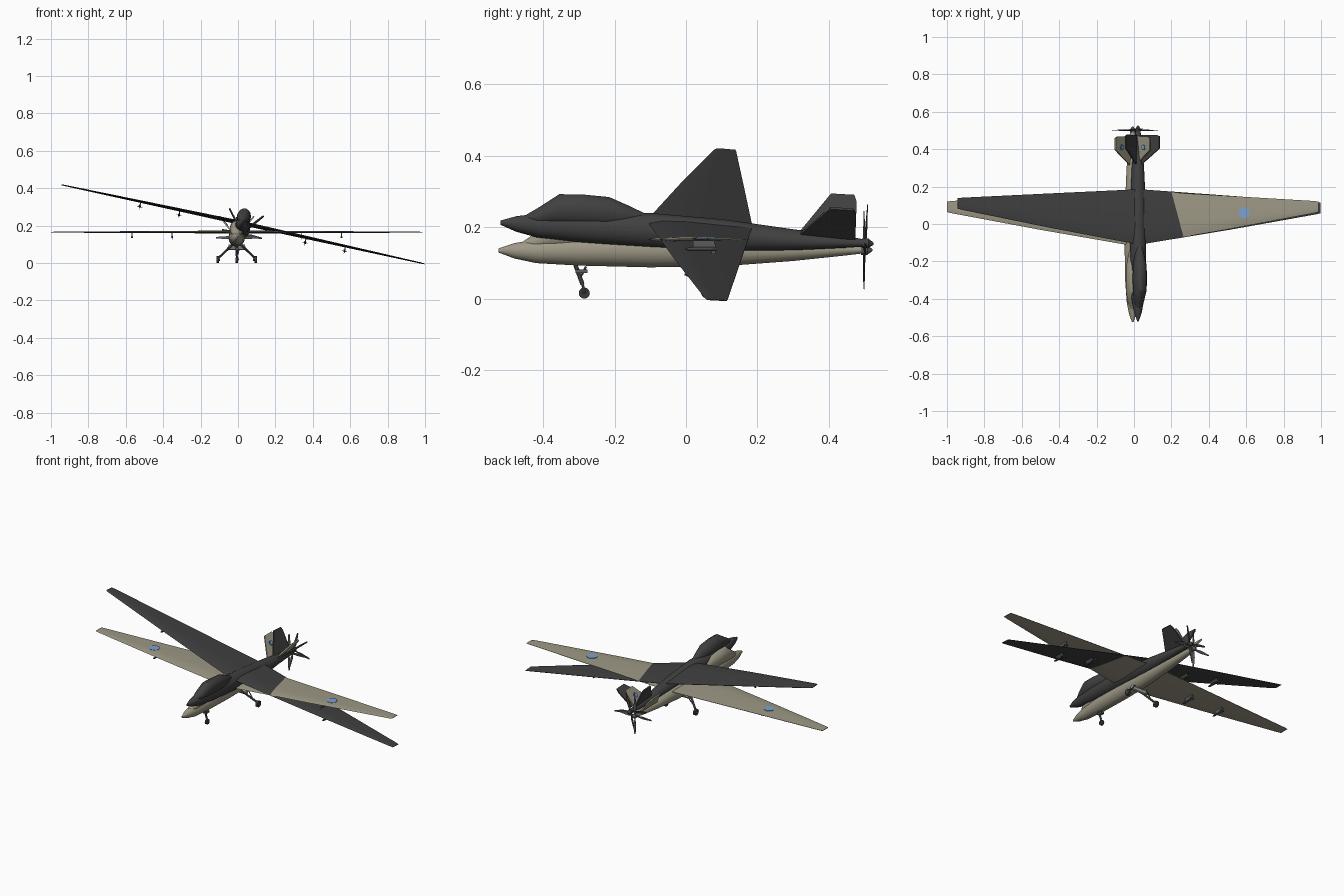
import bpy, bmesh, math
from mathutils import Matrix, Vector

if "Cube" in bpy.data.objects:
    bpy.data.objects.remove(bpy.data.objects["Cube"])


def mat(name, c):
    m = bpy.data.materials.new(name)
    m.diffuse_color = (*c, 1)
    m.use_nodes = True
    m.node_tree.nodes["Principled BSDF"].inputs["Base Color"].default_value = m.diffuse_color
    return m


TAN = mat("tan_paint", (0.34, 0.315, 0.235))
DARK = mat("charcoal_paint", (0.052, 0.052, 0.053))
BLUE = mat("light_blue", (0.2, 0.36, 0.62))
NAVY = mat("navy_blue", (0.05, 0.1, 0.2))
GEAR = mat("gear_grey", (0.10, 0.105, 0.11))
PALE = mat("pale_grey", (0.42, 0.42, 0.42))
RUBBER = mat("rubber", (0.04, 0.04, 0.042))


def finish(name, bm, m, M, smooth=True):
    bmesh.ops.recalc_face_normals(bm, faces=bm.faces)
    me = bpy.data.meshes.new(name)
    bm.to_mesh(me)
    bm.free()
    me.materials.append(m)
    o = bpy.data.objects.new(name, me)
    bpy.context.collection.objects.link(o)
    o.matrix_world = M
    if smooth:
        bpy.ops.object.select_all(action='DESELECT')
        o.select_set(True)
        bpy.context.view_layer.objects.active = o
        bpy.ops.object.shade_smooth_by_angle(angle=math.radians(30))
    return o


def loft(bm, rings):
    vs = [[bm.verts.new(p) for p in r] for r in rings]
    n = len(vs[0])
    for a, b in zip(vs, vs[1:]):
        for i in range(n):
            bm.faces.new((a[i], a[(i + 1) % n], b[(i + 1) % n], b[i]))
    bm.faces.new(vs[0][::-1])
    bm.faces.new(vs[-1])


def body(name, secs, n, m, M):
    """Loft oval rings given as (y, half width, top z, bottom z)."""
    bm = bmesh.new()
    loft(bm, [[(w * math.cos(2 * math.pi * (i + .5) / n), y,
                (t + b) / 2 + (t - b) / 2 * math.sin(2 * math.pi * (i + .5) / n))
               for i in range(n)] for y, w, t, b in secs])
    return finish(name, bm, m, M)


def rod(bm, a, b, r, n=10, r2=None):
    a, b = Vector(a), Vector(b)
    d = b - a
    R = d.to_track_quat('Z', 'Y').to_matrix().to_4x4()
    bmesh.ops.create_cone(bm, cap_ends=True, segments=n, radius1=r,
                          radius2=r if r2 is None else r2, depth=d.length,
                          matrix=Matrix.Translation((a + b) / 2) @ R)


def box(bm, c, s):
    bmesh.ops.create_cube(bm, size=1, matrix=Matrix.Translation(c) @ Matrix.Diagonal((*s, 1)))


def plate(bm, pts, off):
    """Solid plate from an outline, thickened by +-off."""
    off = Vector(off)
    loft(bm, [[Vector(p) - off for p in pts], [Vector(p) + off for p in pts]])


def aircraft(pre, paint, M):
    # fuselage and dorsal dome
    body(pre + "_fuselage", [(-.525, .004, -.024, -.036), (-.48, .02, -.009, -.053),
         (-.42, .032, .001, -.066), (-.3, .041, .012, -.073), (-.1, .044, .021, -.078),
         (.1, .042, .015, -.075), (.3, .033, -.002, -.06), (.45, .02, -.013, -.044),
         (.5, .012, -.019, -.038)], 20, paint, M)
    body(pre + "_dorsal_dome", [(-.455, .012, -.004, -.03), (-.42, .027, .02, -.03),
         (-.365, .036, .061, -.03), (-.3, .038, .064, -.03), (-.225, .036, .061, -.03),
         (-.17, .025, .04, -.02), (-.12, .012, .019, -.01)], 14, paint, M)

    # full span wing with kinked leading edge
    half = [(.04, -.11, .178, .009), (.5, -.03, .151, .006), (.97, .058, .123, .003),
            (.993, .064, .12, .002)]
    rings = []
    for x, le, te, t in [(-h[0], *h[1:]) for h in half[::-1]] + half:
        c = te - le
        rings.append([(x, le, 0), (x, le + .12 * c, t * .8), (x, le + .35 * c, t), (x, te, .0008),
                      (x, te, -.0008), (x, le + .35 * c, -t * .7), (x, le + .12 * c, -t * .6)])
    bm = bmesh.new()
    loft(bm, rings)
    finish(pre + "_wing", bm, paint, M)

    # V tail
    bm = bmesh.new()
    for s in (-1, 1):
        plate(bm, [(s * .012, .31, -.015), (s * .093, .395, .086), (s * .093, .46, .086),
                   (s * .08, .468, .07), (s * .012, .47, -.015)], (s * -.003, 0, .0024))
    finish(pre + "_v_tail", bm, paint, M, False)

    # four-blade pusher propeller
    trim = GEAR if paint is TAN else DARK
    bm = bmesh.new()
    rod(bm, (0, .49, -.029), (0, .508, -.029), .014, 12)
    rod(bm, (0, .508, -.029), (0, .522, -.029), .013, 12, .003)
    finish(pre + "_propeller_hub", bm, trim, M)
    bm = bmesh.new()
    for k in range(4):
        a = k * math.pi / 2
        u, v = Vector((math.sin(a), 0, math.cos(a))), Vector((math.cos(a), 0, -math.sin(a)))
        c = Vector((0, .499, -.029))
        tw = Vector((0, .002, 0))
        plate(bm, [c + u * .008 - v * .003 - tw, c + u * .05 - v * .008 - tw,
                   c + u * .11 - v * .004, c + u * .11 + v * .004,
                   c + u * .05 + v * .008 + tw, c + u * .008 + v * .003 + tw], (0, .001, 0))
    finish(pre + "_propeller_blades", bm, trim, M, False)

    # pylons and missiles
    bm = bmesh.new()
    for x in (-.56, -.345, .345, .56):
        box(bm, (x, .05, -.01), (.005, .06, .02))
        rod(bm, (x, .01, -.026), (x, .085, -.026), .006, 8)
        rod(bm, (x, .01, -.026), (x, -.002, -.026), .006, 8, .002)
        box(bm, (x, .077, -.026), (.028, .012, .0015))
        box(bm, (x, .077, -.026), (.0015, .012, .028))
    finish(pre + "_missiles", bm, trim, M)


level = Matrix.Translation((-.007, 0, .165))
banked = (Matrix.Translation((.0275, .006, .212)) @ Matrix.Rotation(math.radians(-3.3), 4, 'X')
          @ Matrix.Rotation(math.radians(12.3), 4, 'Y'))
aircraft("tan_drone", TAN, level)
aircraft("dark_drone", DARK, banked)

# round markings on the tan wing and tail
for s in (-1, 1):
    bm = bmesh.new()
    ring = [(s * .595 + .03 * math.cos(k * math.pi / 6), .06 + .03 * math.sin(k * math.pi / 6), .0055)
            for k in range(12)]
    plate(bm, ring, (0, 0, .0015))
    finish("wing_marking", bm, BLUE, level, False)
    n = Vector((s * -.78, 0, .625))
    u = Vector((s * .625, 0, .78))
    for r, off, m in ((.016, .0045, NAVY), (.009, .0055, BLUE)):
        bm = bmesh.new()
        c = Vector((s * .06, .41, .045)) + n * off
        plate(bm, [c + u * r * math.cos(k * math.pi / 5) + Vector((0, r * math.sin(k * math.pi / 5), 0))
                   for k in range(10)], n * .0008)
        finish("tail_marking", bm, m, level, False)

# landing gear under the tan aircraft
I = Matrix.Translation((-.007, 0, 0))
legs, tyres = bmesh.new(), bmesh.new()
rod(legs, (0, -.31, .095), (0, -.29, .04), .006)
rod(legs, (0, -.29, .042), (.009, -.285, .016), .004)
rod(legs, (0, -.28, .09), (0, -.298, .055), .003)
box(legs, (0, -.293, .077), (.02, .034, .01))
rod(tyres, (-.006, -.285, .0155), (.006, -.285, .0155), .0155, 16)
for s in (-1, 1):
    rod(legs, (s * .025, .01, .095), (s * .095, .055, .03), .006)
    rod(legs, (s * .04, .05, .09), (s * .075, .045, .048), .003)
    rod(legs, (s * .088, .06, .018), (s * .108, .06, .018), .006)
    rod(tyres, (s * .094, .06, .0185), (s * .108, .06, .0185), .0185, 16)
finish("landing_gear_legs", legs, GEAR, I)
finish("landing_gear_wheels", tyres, RUBBER, I)

# belly housing between the main legs
bm = bmesh.new()
rod(bm, (-.045, .03, .085), (.045, .03, .085), .014, 12)
finish("belly_housing", bm, PALE, I)
